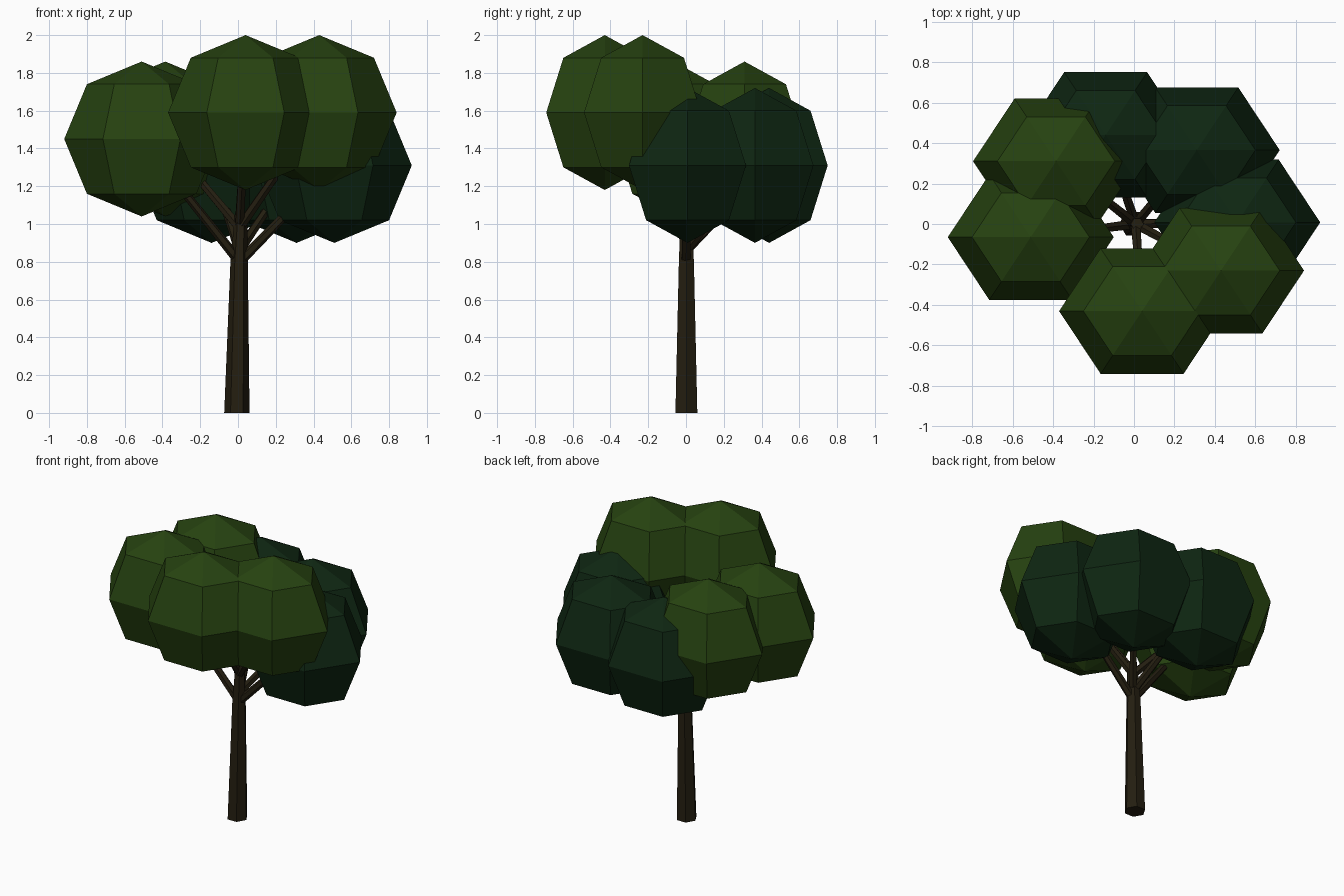
import bpy, math
from mathutils import Vector

if "Cube" in bpy.data.objects:
    bpy.data.objects.remove(bpy.data.objects["Cube"])


def material(name, rgb):
    m = bpy.data.materials.new(name)
    m.diffuse_color = (*rgb, 1)
    m.use_nodes = True
    m.node_tree.nodes["Principled BSDF"].inputs["Base Color"].default_value = m.diffuse_color
    return m


LIGHT = material("leaf_green", (0.0194, 0.0545, 0.0052))
DARK = material("deep_green", (0.0044, 0.0194, 0.0060))
BARK = material("bark_brown", (0.0176, 0.0130, 0.0052))


def tube(name, rings, sides=6):
    """Tapered limb through (point, radius) rings, horizontal cross-sections."""
    verts, faces = [], []
    for (x, y, z), r in rings:
        for i in range(sides):
            a = math.tau * i / sides
            verts.append((x + r * math.cos(a), y + r * math.sin(a), z))
    for k in range(len(rings) - 1):
        for i in range(sides):
            j = (i + 1) % sides
            faces.append((k * sides + i, k * sides + j,
                          (k + 1) * sides + j, (k + 1) * sides + i))
    faces.append(tuple(reversed(range(sides))))
    faces.append(tuple(range(len(verts) - sides, len(verts))))
    me = bpy.data.meshes.new(name)
    me.from_pydata(verts, [], faces)
    me.materials.append(BARK)
    ob = bpy.data.objects.new(name, me)
    bpy.context.collection.objects.link(ob)


def branch(name, start, end, r0, r1):
    """Straight tapered limb from start to end."""
    d = Vector(end) - Vector(start)
    bpy.ops.mesh.primitive_cone_add(vertices=6, radius1=r0, radius2=r1, depth=d.length,
                                    location=(Vector(start) + Vector(end)) / 2,
                                    rotation=d.to_track_quat('Z', 'Y').to_euler())
    ob = bpy.context.object
    ob.name = name
    ob.data.materials.append(BARK)


# Trunk
tube("trunk", [((-0.006, 0.002, 0), 0.067), ((0.006, 0.002, 0.8), 0.046),
               ((0.016, 0, 1.06), 0.032)])

# Leaf clumps: centre, colour, height where the branch leaves the trunk
clumps = [
    ("front", (0.04, -0.43, 1.59), LIGHT, 1.00),
    ("front_right", (0.43, -0.23, 1.59), LIGHT, 0.98),
    ("left", (-0.51, -0.065, 1.45), LIGHT, 0.80),
    ("back_left", (-0.385, 0.31, 1.45), LIGHT, 0.98),
    ("back", (-0.14, 0.44, 1.31), DARK, 0.86),
    ("back_right", (0.31, 0.365, 1.31), DARK, 0.86),
    ("right", (0.51, 0.008, 1.31), DARK, 0.80),
]
for name, c, mat, z in clumps:
    # six-sided, four-ring ball, pressed to 0.87 in depth
    bpy.ops.mesh.primitive_uv_sphere_add(segments=6, ring_count=4, radius=0.41, location=c)
    ob = bpy.context.object
    ob.name = name + "_leaves"
    # put the six corners on the x axis
    if abs(max(v.co.x for v in ob.data.vertices) - 0.41) > 0.001:
        for v in ob.data.vertices:
            v.co.x, v.co.y = v.co.y, -v.co.x
    for v in ob.data.vertices:
        v.co.y *= 0.873
    ob.data.materials.append(mat)
    branch(name + "_branch", (0.008, 0, z), c, 0.027, 0.018)
